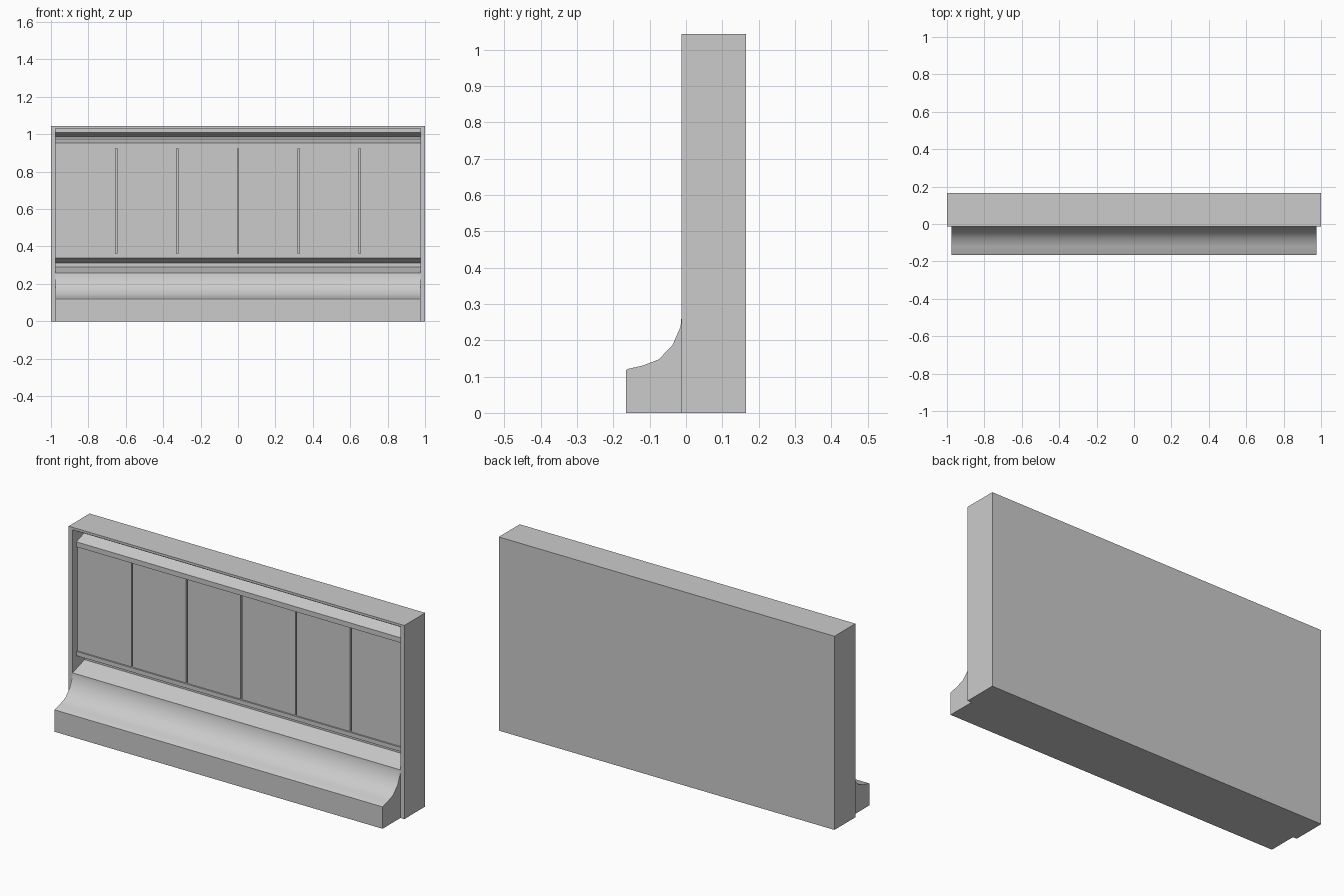
import bpy, bmesh, math
from mathutils import Vector

cube = bpy.data.objects.get("Cube")
if cube:
    bpy.data.objects.remove(cube, do_unlink=True)

grey = bpy.data.materials.new("plain_grey")
grey.use_nodes = True
GREY = (0.6, 0.6, 0.6, 1)
grey.diffuse_color = GREY
grey.node_tree.nodes["Principled BSDF"].inputs["Base Color"].default_value = GREY

INNER = 0.977    # half width between the posts
FRONT, BACK = -0.013, 0.165
TOP = 1.043


def extrude(name, points, direction, smooth=False):
    """Make a closed solid from an outline swept along a direction."""
    bm = bmesh.new()
    face = bm.faces.new([bm.verts.new(p) for p in points])
    result = bmesh.ops.extrude_face_region(bm, geom=[face], use_keep_orig=True)
    moved = [v for v in result["geom"] if isinstance(v, bmesh.types.BMVert)]
    bmesh.ops.translate(bm, verts=moved, vec=Vector(direction))
    bmesh.ops.recalc_face_normals(bm, faces=bm.faces)
    mesh = bpy.data.meshes.new(name)
    bm.to_mesh(mesh)
    bm.free()
    mesh.materials.append(grey)
    obj = bpy.data.objects.new(name, mesh)
    bpy.context.collection.objects.link(obj)
    if smooth:
        bpy.ops.object.select_all(action="DESELECT")
        obj.select_set(True)
        bpy.context.view_layer.objects.active = obj
        bpy.ops.object.shade_smooth_by_angle(angle=math.radians(35))
    return obj


# Outer frame: two posts and a thin lintel
outline = [(-1, 0), (-1, TOP), (1, TOP), (1, 0),
           (INNER, 0), (INNER, 1.03), (-INNER, 1.03), (-INNER, 0)]
extrude("outer_frame", [(x, FRONT, z) for x, z in outline], (0, BACK - FRONT, 0))

# Wall body with curved foot, lower ledge, panel recess and upper moulding
cove = [(-0.165, 0), (-0.165, 0.118), (-0.16, 0.121), (-0.12, 0.13),
        (-0.075, 0.147), (-0.037, 0.187), (-0.015, 0.237)]
lower_ledge = [(FRONT, 0.259), (0.09, 0.291), (0.09, 0.312), (0.02, 0.339), (0.02, 0.362)]
recess = [(0.042, 0.362), (0.042, 0.925)]
upper_moulding = [(0.02, 0.925), (0.02, 0.952), (0.088, 0.975), (0.088, 0.985),
                  (0.02, 1.01), (0.02, 1.03)]
profile = cove + lower_ledge + recess + upper_moulding + [(BACK, 1.03), (BACK, 0)]
extrude("wall_body", [(-INNER, y, z) for y, z in profile], (2 * INNER, 0, 0), smooth=True)

# Six flat panels with narrow gaps between them
COUNT, GAP = 6, 0.008
pitch = 2 * INNER / COUNT
for i in range(COUNT):
    x0 = -INNER + i * pitch + (GAP / 2 if i else 0)
    x1 = -INNER + (i + 1) * pitch - (GAP / 2 if i < COUNT - 1 else 0)
    corners = [(x0, 0.362), (x1, 0.362), (x1, 0.925), (x0, 0.925)]
    extrude(f"panel_{i + 1}", [(x, 0.028, z) for x, z in corners], (0, 0.014, 0))
